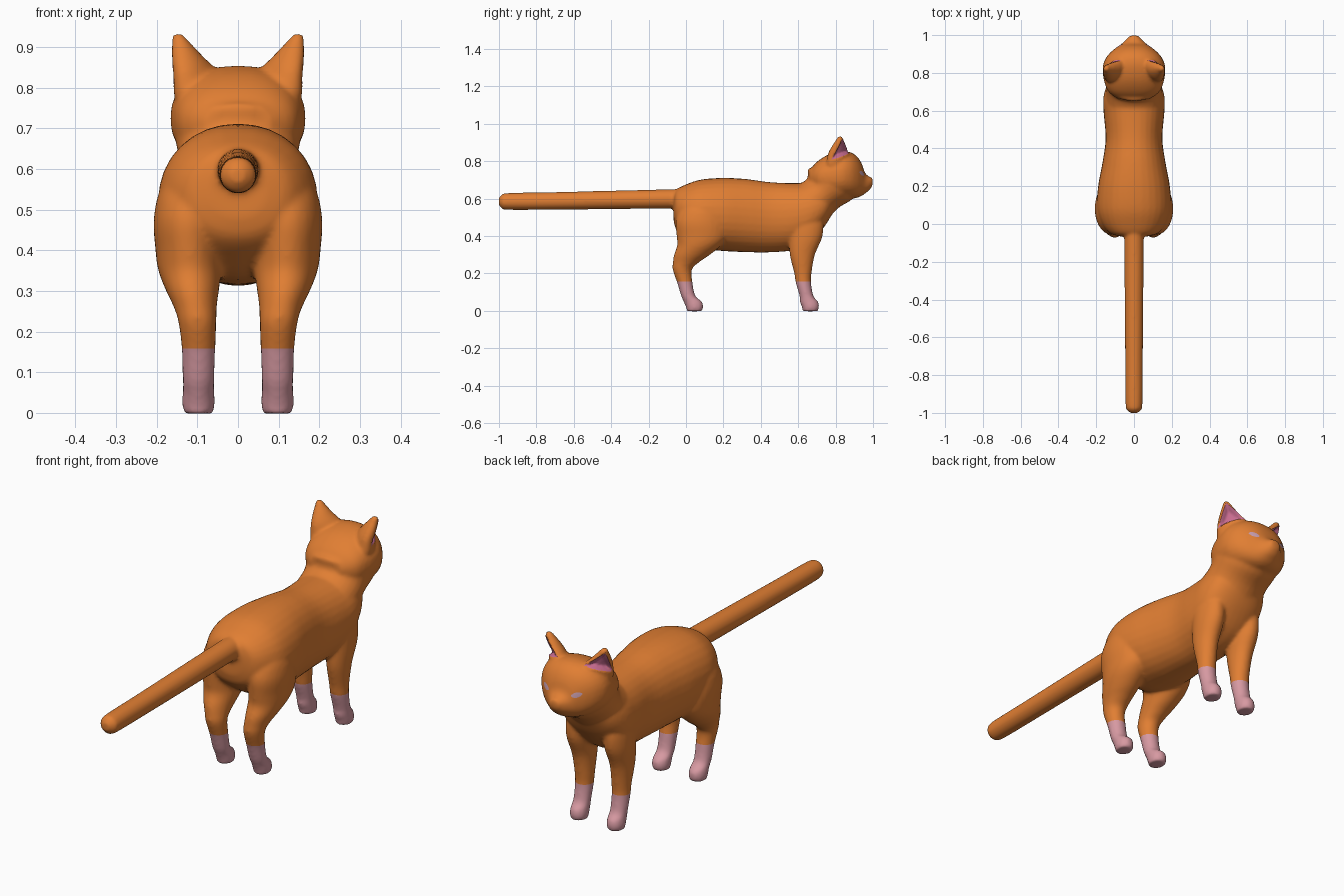
import bpy, bmesh, math
from mathutils import Vector, Matrix
from mathutils.bvhtree import BVHTree

if "Cube" in bpy.data.objects:
    bpy.data.objects.remove(bpy.data.objects["Cube"])


def material(name, rgb):
    m = bpy.data.materials.new(name)
    m.diffuse_color = (*rgb, 1)
    m.use_nodes = True
    m.node_tree.nodes["Principled BSDF"].inputs["Base Color"].default_value = m.diffuse_color
    return m


ORANGE = material("orange fur", (0.75, 0.21, 0.033))
PINK = material("pink paw", (0.68, 0.32, 0.36))
EAR = material("inner ear mauve", (0.58, 0.15, 0.28))
EYE = material("pale lilac eye", (0.58, 0.34, 0.42))


def spline(a, b, c, d, t):
    return [0.5 * (2 * q + (r - p) * t + (2 * p - 5 * q + 4 * r - s) * t * t
                   + (3 * q - p - 3 * r + s) * t ** 3) for p, q, r, s in zip(a, b, c, d)]


def loft(bm, rings, power=1.0, yaw=0.0, sides=32, steps=4):
    """Rings are (x, y, z, half width, half depth, tilt in degrees)."""
    pts = [rings[0]] + list(rings) + [rings[-1]]
    path = [spline(*pts[i:i + 4], k / steps) for i in range(len(rings) - 1) for k in range(steps)]
    path.append(rings[-1])
    turn = Matrix.Rotation(math.radians(yaw), 3, 'Z')
    loops = []
    for x, y, z, rx, rs, tilt in path:
        t = math.radians(tilt)
        loop = []
        for i in range(sides):
            c, s = math.cos(math.tau * i / sides), math.sin(math.tau * i / sides)
            c = math.copysign(abs(c) ** power, c) * rx
            s = math.copysign(abs(s) ** power, s) * rs
            offset = turn @ Vector((c, s * math.cos(t), s * math.sin(t)))
            loop.append(bm.verts.new(Vector((x, y, z)) + offset))
        loops.append(loop)
    for a, b in zip(loops, loops[1:]):
        for i in range(sides):
            j = (i + 1) % sides
            bm.faces.new((a[i], a[j], b[j], b[i]))
    bm.faces.new(loops[0][::-1])
    bm.faces.new(loops[-1])


bm = bmesh.new()

# torso: y, bottom, top, half width
torso = [(-.066, .48, .62, .07), (-.05, .43, .65, .125), (0, .385, .676, .168),
         (.08, .335, .702, .195), (.2, .32, .711, .19), (.32, .314, .705, .168),
         (.45, .313, .688, .15), (.58, .326, .683, .16), (.67, .37, .684, .162),
         (.74, .45, .67, .14), (.78, .515, .655, .1)]
loft(bm, [(0, y, (a + b) / 2, w, (b - a) / 2, 90) for y, a, b, w in torso], .93)

# neck
loft(bm, [(0, .645, .56, .15, .135, -46), (0, .728, .625, .146, .114, -42),
          (0, .768, .674, .154, .142, -34), (0, .785, .70, .155, .135, -28)])

# head and muzzle: y, bottom, top, half width
head = [(.66, .67, .75, .08), (.70, .63, .797, .135), (.76, .60, .835, .159),
        (.83, .598, .853, .166), (.88, .60, .848, .148), (.915, .605, .825, .118),
        (.94, .615, .787, .085), (.957, .627, .738, .062), (.98, .645, .718, .04),
        (.998, .672, .712, .022)]
loft(bm, [(0, y, (a + b) / 2, w, (b - a) / 2, 90) for y, a, b, w in head], .88)

# tail: y, z, radius
tail = [(.02, .6, .052), (-.3, .595, .05), (-.7, .588, .047), (-.95, .585, .045),
        (-.985, .585, .036), (-1.001, .585, .018)]
loft(bm, [(0, y, z, r, r, 90) for y, z, r in tail])

# legs and ears: x, y, z, half width, half depth
hind_leg = [(.09, .08, .63, .03, .05), (.108, .08, .56, .078, .105), (.12, .08, .48, .087, .135),
            (.12, .085, .4, .083, .135), (.118, .07, .35, .078, .117),
            (.112, .032, .3, .065, .096), (.105, 0, .26, .053, .07), (.1, -.02, .22, .046, .051),
            (.097, -.006, .15, .041, .041), (.097, .012, .08, .039, .038),
            (.097, .036, .05, .039, .049), (.097, .046, .02, .04, .046), (.097, .045, -.002, .035, .04)]
front_leg = [(.09, .64, .58, .02, .04), (.1, .64, .5, .05, .09), (.1, .64, .4, .058, .09),
             (.1, .622, .3, .05, .067), (.097, .625, .2, .043, .046), (.097, .628, .15, .041, .041),
             (.097, .644, .08, .039, .037), (.097, .657, .05, .039, .049),
             (.097, .666, .02, .04, .046), (.097, .664, -.002, .035, .04)]
ear = [(.103, .805, .78, .066, .045), (.107, .815, .84, .066, .04), (.126, .818, .88, .043, .032),
       (.14, .822, .91, .024, .022), (.149, .824, .934, .011, .012)]
for side in (1, -1):
    for part, yaw in ((hind_leg, 0), (front_leg, 0), (ear, -48)):
        loft(bm, [(side * x, y, z, rx, ry, 0) for x, y, z, rx, ry in part], yaw=side * yaw)

# fuse every volume into one smooth skin
bmesh.ops.recalc_face_normals(bm, faces=bm.faces)
mesh = bpy.data.meshes.new("cat_body")
bm.to_mesh(mesh)
bm.free()
body = bpy.data.objects.new("cat_body", mesh)
bpy.context.collection.objects.link(body)
remesh = body.modifiers.new("fuse", 'REMESH')
remesh.mode = 'VOXEL'
remesh.voxel_size = 0.008
soften = body.modifiers.new("soften", 'SMOOTH')
soften.factor = 0.5
soften.iterations = 7
fused = bpy.data.meshes.new_from_object(body.evaluated_get(bpy.context.evaluated_depsgraph_get()))
body.modifiers.clear()
body.data = fused
fused.materials.clear()
fused.materials.append(ORANGE)
fused.materials.append(PINK)

bm = bmesh.new()
bm.from_mesh(fused)

# hollow out the ears
ear_corners = {s: [Vector((s * x, y, z)) for x, y, z in
                   ((.152, .772, .808), (.070, .870, .846), (.148, .826, .918))] for s in (1, -1)}
ear_dir = {s: Vector((s * .75, .66, .05)).normalized() for s in (1, -1)}
bm.normal_update()
for s in (1, -1):
    a, b, c = ear_corners[s]
    to_ear = Matrix((b - a, c - a, ear_dir[s])).transposed().inverted()
    for v in bm.verts:
        if v.co.z > .78 and v.normal.dot(ear_dir[s]) > .1:
            p, q, h = to_ear @ (v.co - a)
            w = min(p, q, 1 - p - q)
            if w > 0 and abs(h) < .07:
                v.co -= ear_dir[s] * .028 * min(1, w * 6)

# socks: a clean cut around each leg
SOCK = .158
bmesh.ops.bisect_plane(bm, geom=bm.verts[:] + bm.edges[:] + bm.faces[:],
                       plane_co=(0, 0, SOCK), plane_no=(0, 0, 1))
for f in bm.faces:
    f.material_index = int(f.calc_center_median().z < SOCK)
    f.smooth = True
bm.normal_update()
skin = BVHTree.FromBMesh(bm)
bm.to_mesh(fused)
bm.free()


def patch(name, outline, direction, mat, lift=.002, rings=6):
    """Thin plate laid on the skin inside an outline."""
    pb = bmesh.new()
    mid = sum(outline, Vector()) / len(outline)

    def drop(p):
        hit = skin.ray_cast(p + direction * .1, -direction, .16)[0]
        return pb.verts.new((hit or skin.find_nearest(p)[0]) + direction * lift)
    loops = [[drop(mid.lerp(p, k / rings)) for p in outline] for k in range(rings, 0, -1)]
    centre = drop(mid)
    n = len(outline)
    for i in range(n):
        j = (i + 1) % n
        for o, q in zip(loops, loops[1:]):
            pb.faces.new((o[i], o[j], q[j], q[i]))
        pb.faces.new((loops[-1][i], loops[-1][j], centre))
    pb.normal_update()
    if sum((f.normal * f.calc_area() for f in pb.faces), Vector()).dot(direction) < 0:
        bmesh.ops.reverse_faces(pb, faces=pb.faces[:])
    for f in pb.faces:
        f.smooth = True
    me = bpy.data.meshes.new(name)
    pb.to_mesh(me)
    pb.free()
    me.materials.append(mat)
    bpy.context.collection.objects.link(bpy.data.objects.new(name, me))


for s, label in ((1, "right"), (-1, "left")):
    # inner ear
    tri = ear_corners[s]
    outline = [tri[i].lerp(tri[(i + 1) % 3], k / 8) for i in range(3) for k in range(8)]
    patch(label + "_inner_ear", outline, ear_dir[s], EAR)
    # narrow almond eye, outer corner raised
    almond = []
    for i in range(20):
        t = math.tau * i / 20
        u, v = .027 * math.cos(t), .012 * math.sin(t) * abs(math.sin(t)) ** .4
        almond.append(Vector((s * (.073 + u), .92, .735 + v + .2 * u)))
    patch(label + "_eye", almond, Vector((s * .35, .94, 0)).normalized(), EYE)
